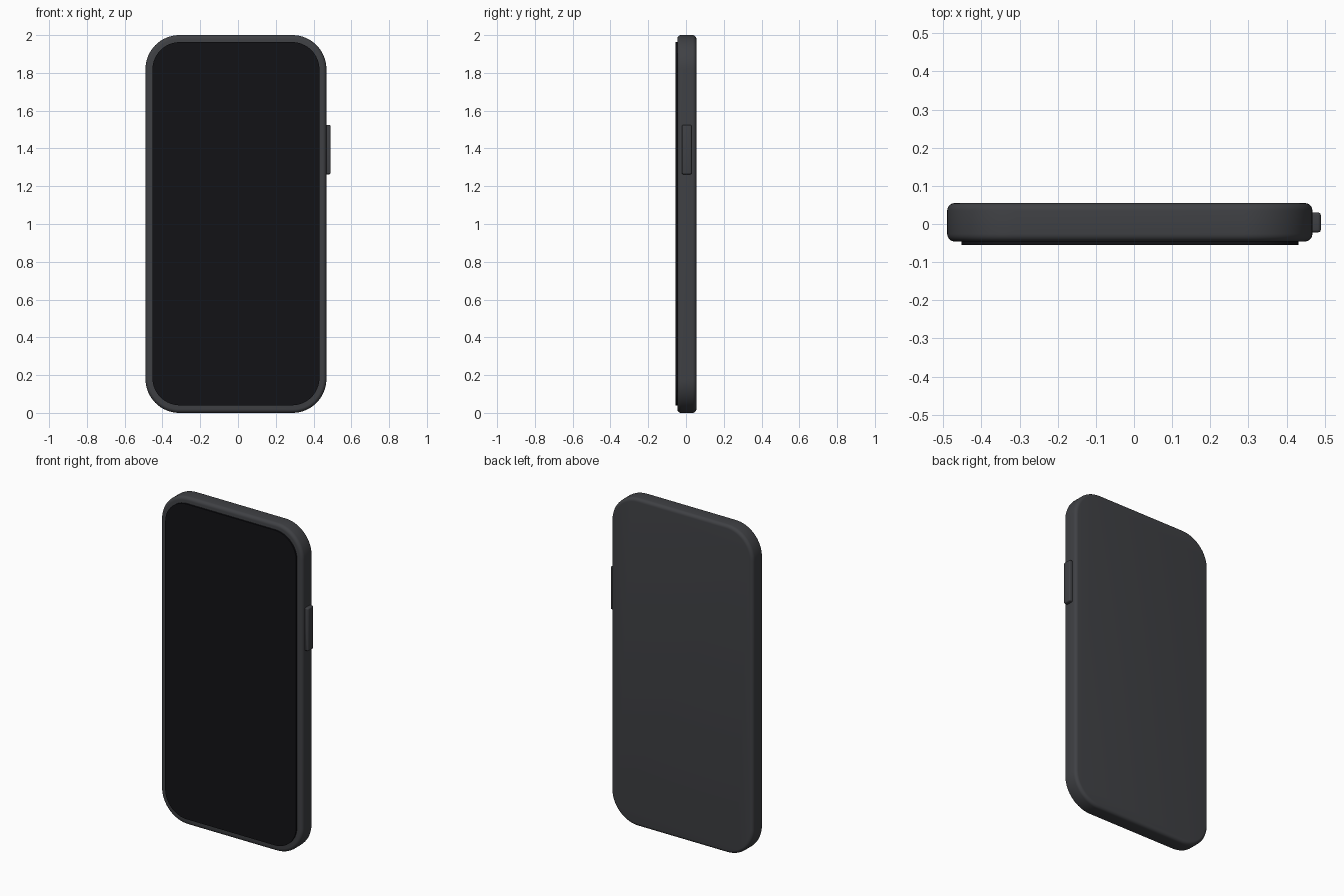
import bpy, bmesh, math

if "Cube" in bpy.data.objects:
    bpy.data.objects.remove(bpy.data.objects["Cube"])


def rounded_slab(name, x0, x1, z0, z1, y0, y1, radius, seg, edge, edge_seg=5):
    """Rounded rectangle in the XZ plane, extruded along Y, with softened rims."""
    bm = bmesh.new()
    centres = [(x1 - radius, z1 - radius), (x0 + radius, z1 - radius),
               (x0 + radius, z0 + radius), (x1 - radius, z0 + radius)]
    ring = []
    for i, (cx, cz) in enumerate(centres):
        for s in range(seg + 1):
            a = math.pi / 2 * (i + s / seg)
            ring.append(bm.verts.new((cx + radius * math.cos(a), y0,
                                      cz + radius * math.sin(a))))
    face = bm.faces.new(ring)
    ext = bmesh.ops.extrude_face_region(bm, geom=[face])
    for v in ext["geom"]:
        if isinstance(v, bmesh.types.BMVert):
            v.co.y = y1
    bmesh.ops.recalc_face_normals(bm, faces=bm.faces)
    if edge > 0:
        rims = [e for e in bm.edges
                if abs(e.verts[0].co.y - e.verts[1].co.y) < 1e-6]
        bmesh.ops.bevel(bm, geom=rims, offset=edge, segments=edge_seg,
                        profile=0.5, affect='EDGES')
    bmesh.ops.recalc_face_normals(bm, faces=bm.faces)
    mesh = bpy.data.meshes.new(name)
    bm.to_mesh(mesh)
    bm.free()
    obj = bpy.data.objects.new(name, mesh)
    bpy.context.collection.objects.link(obj)
    bpy.ops.object.select_all(action='DESELECT')
    obj.select_set(True)
    bpy.context.view_layer.objects.active = obj
    bpy.ops.object.shade_smooth_by_angle(angle=math.radians(35))
    return obj


def colour(obj, name, rgb):
    mat = bpy.data.materials.new(name)
    mat.diffuse_color = (*rgb, 1)
    mat.use_nodes = True
    mat.node_tree.nodes["Principled BSDF"].inputs["Base Color"].default_value = mat.diffuse_color
    obj.data.materials.append(mat)
    return mat


# Body shell
body = rounded_slab("body", -0.49, 0.468, 0, 2, -0.046, 0.055, 0.18, 16, 0.02)
shell = colour(body, "dark_grey", (0.05, 0.052, 0.058))

# Screen panel, slightly proud of the front
screen = rounded_slab("screen", -0.453, 0.431, 0.04, 1.963, -0.055, -0.035,
                      0.145, 16, 0)
colour(screen, "screen_black", (0.006, 0.006, 0.008))

# Side button, partly sunk into the right edge
button = rounded_slab("side_button", 0.45, 0.49, 1.263, 1.525, -0.022, 0.03,
                      0.008, 4, 0.007, 3)
button.data.materials.append(shell)
